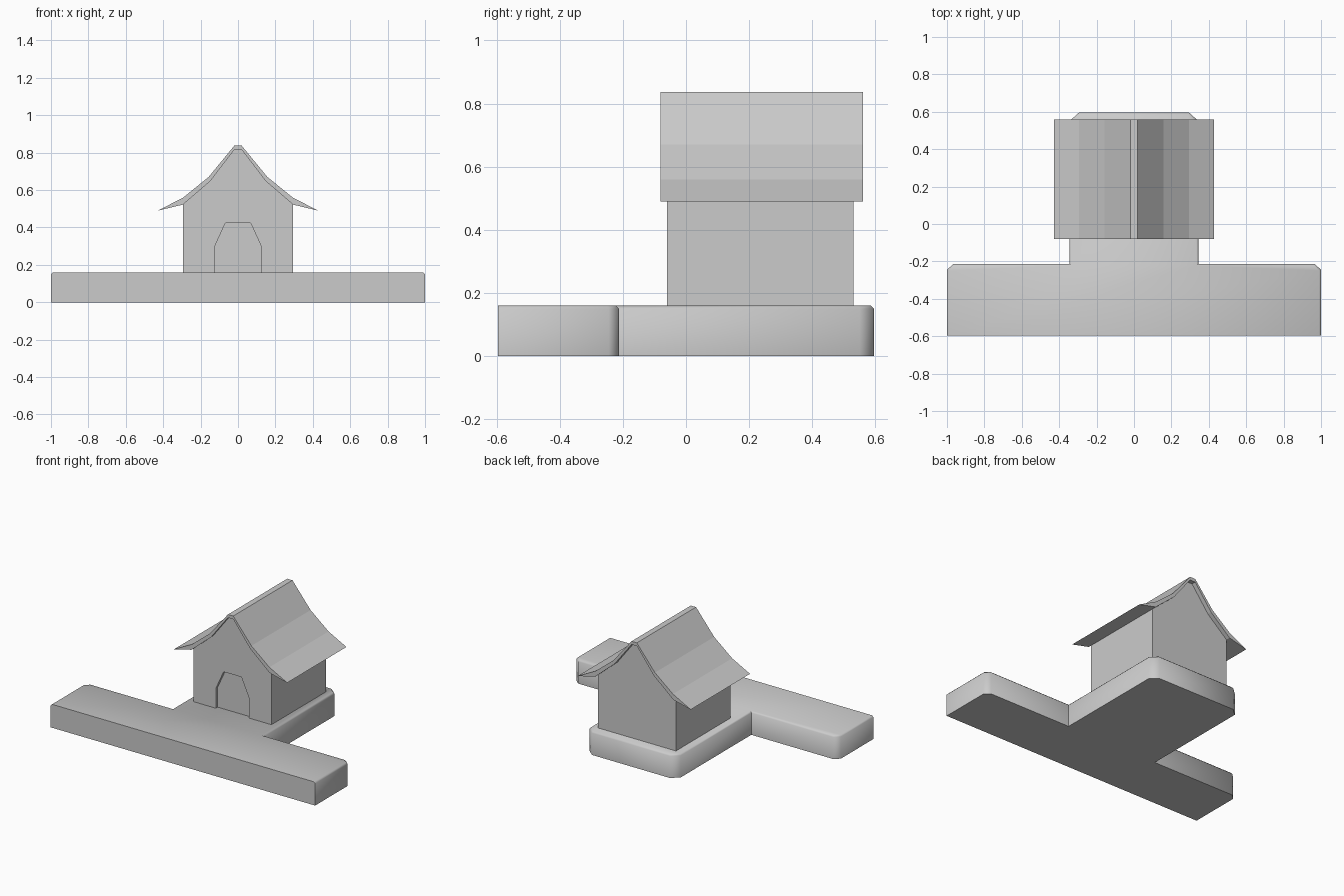
import bpy, bmesh, math

if "Cube" in bpy.data.objects:
    bpy.data.objects.remove(bpy.data.objects["Cube"])


def mirrored(half):
    """Close a right-half outline by mirroring it across x = 0."""
    return half + [(-x, v) for x, v in reversed(half)]


def prism(name, outline, lo, hi, axis):
    """Extrude a 2D outline along y (x,z outline) or z (x,y outline)."""
    place = (lambda a, b, d: (a, d, b)) if axis == 'y' else (lambda a, b, d: (a, b, d))
    bm = bmesh.new()
    face = bm.faces.new([bm.verts.new(place(a, b, lo)) for a, b in outline])
    ext = bmesh.ops.extrude_face_region(bm, geom=[face])
    shift = place(0, 0, hi - lo)
    bmesh.ops.translate(bm, vec=shift,
                        verts=[v for v in ext['geom'] if isinstance(v, bmesh.types.BMVert)])
    bmesh.ops.recalc_face_normals(bm, faces=bm.faces[:])
    mesh = bpy.data.meshes.new(name)
    bm.to_mesh(mesh)
    bm.free()
    obj = bpy.data.objects.new(name, mesh)
    bpy.context.collection.objects.link(obj)
    return obj


def activate(obj):
    bpy.ops.object.select_all(action='DESELECT')
    obj.select_set(True)
    bpy.context.view_layer.objects.active = obj


# T-shaped base with chamfered corners
base = prism("base", mirrored([(1, -0.595), (1, -0.245), (0.965, -0.213), (0.345, -0.213),
                               (0.345, 0.55), (0.295, 0.595)]), 0, 0.16, 'z')

# Soft top rim everywhere except along the front
bm = bmesh.new()
bm.from_mesh(base.data)
rim = [e for e in bm.edges
       if all(v.co.z > 0.15 for v in e.verts) and not all(v.co.y < -0.59 for v in e.verts)]
bmesh.ops.bevel(bm, geom=rim, offset=0.01, segments=1, affect='EDGES')
bm.to_mesh(base.data)
bm.free()
activate(base)
bpy.ops.object.shade_smooth_by_angle(angle=math.radians(50))

# House body with a gable that follows the roof's underside
under = [(0.295, 0.522), (0.148, 0.648), (0.02, 0.815)]
house = prism("house_walls", mirrored([(0.295, 0.16)] + under), -0.06, 0.53, 'y')

# Shallow doorway recess
cutter = prism("door_cutter", mirrored([(0.126, 0.1), (0.126, 0.295), (0.067, 0.425)]),
               -0.2, -0.04, 'y')
cutter.hide_render = True
cut = house.modifiers.new("doorway", 'BOOLEAN')
cut.operation = 'DIFFERENCE'
cut.solver = 'EXACT'
cut.object = cutter
activate(house)
bpy.ops.object.modifier_apply(modifier=cut.name)
bpy.data.objects.remove(cutter)

# Curved roof tapering to thin flared eaves
over = [(0.02, 0.837), (0.157, 0.67), (0.293, 0.56), (0.428, 0.49)]
top = [(-x, z) for x, z in reversed(over)] + over
bottom = under + [(-x, z) for x, z in reversed(under)]
prism("roof", top + bottom, -0.08, 0.56, 'y')
